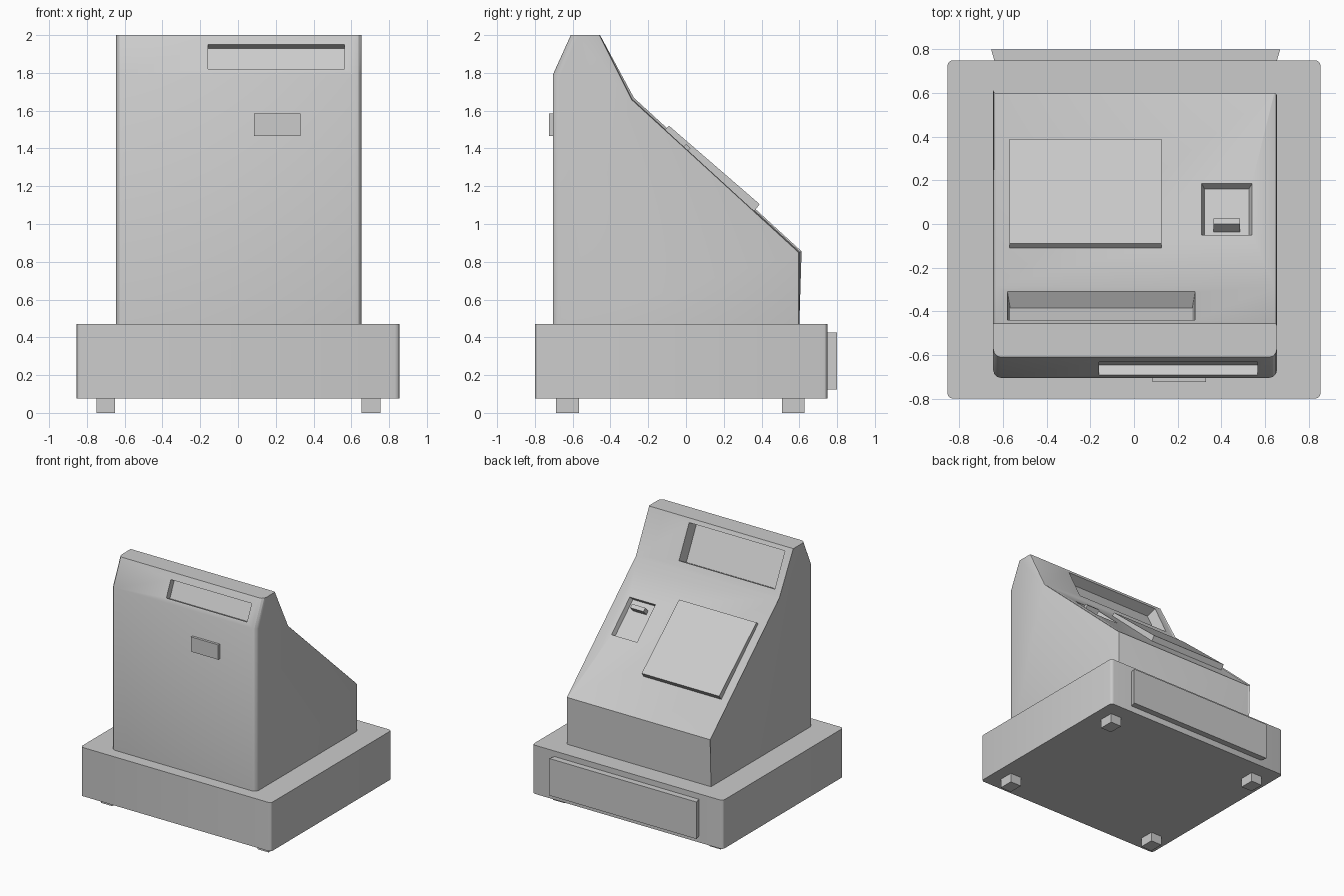
import bpy, bmesh
from math import radians
from mathutils import Vector

if "Cube" in bpy.data.objects:
    bpy.data.objects.remove(bpy.data.objects["Cube"])


def finish(name, bm, angle=30):
    bmesh.ops.recalc_face_normals(bm, faces=bm.faces)
    me = bpy.data.meshes.new(name)
    bm.to_mesh(me)
    bm.free()
    ob = bpy.data.objects.new(name, me)
    bpy.context.collection.objects.link(ob)
    smooth(ob, angle)
    return ob


def smooth(ob, angle=30):
    bpy.ops.object.select_all(action='DESELECT')
    ob.select_set(True)
    bpy.context.view_layer.objects.active = ob
    bpy.ops.object.shade_smooth_by_angle(angle=radians(angle))


def prism(profile, x0, x1):
    """Extrude a (y, z) outline along x; returns bmesh and its lengthwise edges."""
    bm = bmesh.new()
    left = [bm.verts.new((x0, y, z)) for y, z in profile]
    right = [bm.verts.new((x1, y, z)) for y, z in profile]
    bm.faces.new(left)
    bm.faces.new(right)
    n = len(profile)
    for i in range(n):
        j = (i + 1) % n
        bm.faces.new((left[i], left[j], right[j], right[i]))
    return bm


def box(name, x0, x1, y0, y1, z0, z1, round_corners=0):
    bm = prism([(y0, z0), (y1, z0), (y1, z1), (y0, z1)], x0, x1)
    if round_corners:
        upright = [e for e in bm.edges
                   if abs(e.verts[0].co.z - e.verts[1].co.z) > 0.1]
        bmesh.ops.bevel(bm, geom=upright, offset=round_corners, segments=3,
                        profile=0.5, affect='EDGES')
    return finish(name, bm)


def slab(name, x0, x1, a, b, t_out, t_in, taper=0.0):
    """Slab lying on the line a-b in the yz plane, between two offsets along its normal.
    taper widens the slab in x per unit of outward offset."""
    a, b = Vector(a), Vector(b)
    d = (b - a).normalized()
    nrm = Vector((d.y, -d.x))
    bm = bmesh.new()
    rings = []
    for t in (t_in, t_out):
        w = taper * t
        pts = [(x0 - w, a), (x1 + w, a), (x1 + w, b), (x0 - w, b)]
        rings.append([bm.verts.new((x, *(p + nrm * t))) for x, p in pts])
    lo, hi = rings
    bm.faces.new(lo)
    bm.faces.new(hi)
    for i in range(4):
        j = (i + 1) % 4
        bm.faces.new((lo[i], lo[j], hi[j], hi[i]))
    return finish(name, bm)


def on_line(p, q, y):
    """Point at depth y on the profile line p-q."""
    k = (y - p[0]) / (q[0] - p[0])
    return (y, p[1] + k * (q[1] - p[1]))


# Cash drawer housing, drawer front and feet
box("drawer_housing", -0.855, 0.855, -0.80, 0.75, 0.075, 0.47, 0.025)
slab("drawer_front", -0.64, 0.655, (0.75, 0.125), (0.75, 0.425), 0.05, -0.01, 0.3)
for fx, sx in ((-0.70, "left"), (0.705, "right")):
    for fy, sy in ((-0.627, "front"), (0.567, "rear")):
        box(f"{sy}_{sx}_foot", fx - 0.05, fx + 0.05, fy - 0.06, fy + 0.06, 0, 0.085)

# Main body profile
back_low, back_bend, top_back = (-0.705, 0.47), (-0.705, 1.79), (-0.61, 2.0)
top_front, neck, lip, lip_low = (-0.455, 2.0), (-0.285, 1.66), (0.6, 0.85), (0.6, 0.47)
profile = [back_low, back_bend, top_back, top_front, neck, lip, lip_low]
bm = prism(profile, -0.645, 0.655)


def side_edges(bm, chain):
    pairs = list(zip(chain, chain[1:]))
    near = lambda v, p: abs(v.co.y - p[0]) + abs(v.co.z - p[1]) < 1e-4
    return [e for e in bm.edges for p, q in pairs
            if (near(e.verts[0], p) and near(e.verts[1], q))
            or (near(e.verts[0], q) and near(e.verts[1], p))]


# Rounded corners: larger on the customer side, small on the operator side
bmesh.ops.bevel(bm, geom=side_edges(bm, [back_low, back_bend, top_back]),
                offset=0.035, segments=3, profile=0.5, affect='EDGES')
bmesh.ops.bevel(bm, geom=side_edges(bm, [top_front, neck, lip, lip_low]),
                offset=0.012, segments=2, profile=0.5, affect='EDGES')
body = finish("register_body", bm)

# Recesses: operator display, customer display, key lock pocket
cutters = [
    slab("operator_display_cutter", -0.58, 0.28, on_line(top_front, neck, -0.31),
         on_line(top_front, neck, -0.44), 0.03, -0.085, 0.15),
    slab("customer_display_cutter", -0.16, 0.565, on_line(back_bend, top_back, -0.633),
         on_line(back_bend, top_back, -0.691), 0.03, -0.05),
    slab("lock_pocket_cutter", 0.31, 0.54, on_line(neck, lip, 0.185),
         on_line(neck, lip, -0.05), 0.02, -0.035, 0.35),
]
for cut in cutters:
    cut.hide_render = True
    mod = body.modifiers.new("recess", 'BOOLEAN')
    mod.operation = 'DIFFERENCE'
    mod.solver = 'EXACT'
    mod.object = cut
    bpy.context.view_layer.objects.active = body
    bpy.ops.object.modifier_move_to_index(modifier=mod.name, index=0)
    bpy.ops.object.modifier_apply(modifier=mod.name)
    bpy.data.objects.remove(cut)
smooth(body)

# Lock tab inside the pocket
slab("lock_tab", 0.365, 0.485, on_line(neck, lip, 0.012),
     on_line(neck, lip, -0.012), 0.018, -0.04)

# Raised keypad plate, slightly wedge shaped
finish("keypad_plate", prism([(-0.09, 1.52), (0.39, 1.105), (0.355, 1.06), (-0.125, 1.485)],
                             -0.57, 0.125))

# Small plate on the customer side
box("customer_side_plate", 0.085, 0.33, -0.725, -0.70, 1.465, 1.585)
